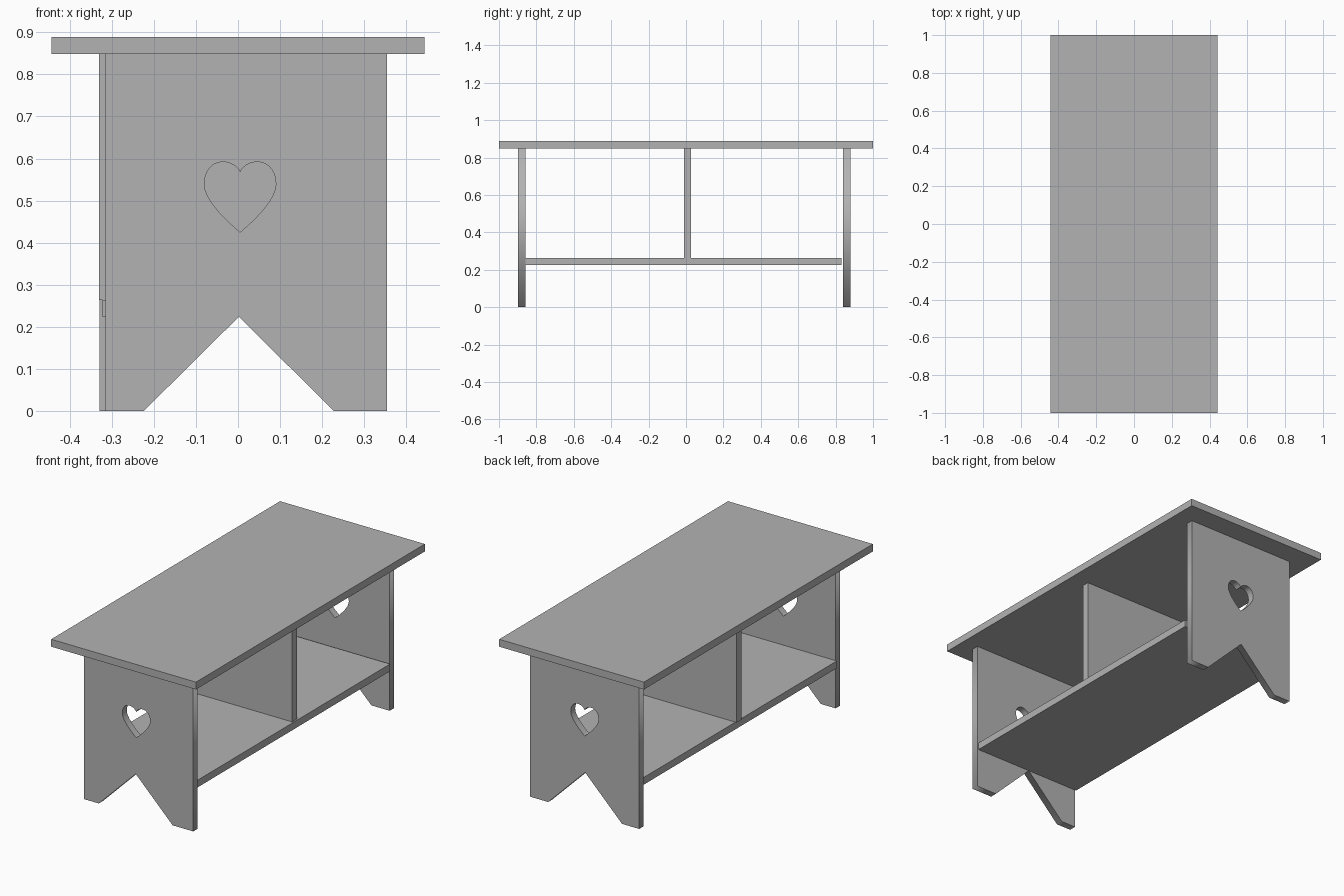
import bpy
from math import radians
from mathutils import Matrix

cube = bpy.data.objects.get("Cube")
if cube:
    bpy.data.objects.remove(cube, do_unlink=True)

# Single painted-wood grey
grey = bpy.data.materials.new("plain_grey")
grey.use_nodes = True
colour = (0.45, 0.45, 0.45, 1)
grey.diffuse_color = colour
grey.node_tree.nodes["Principled BSDF"].inputs["Base Color"].default_value = colour


def board(name, x, y, z):
    """Flat rectangular board given by its extent on each axis."""
    bpy.ops.mesh.primitive_cube_add(size=1)
    ob = bpy.context.object
    ob.name = name
    size = [b - a for a, b in (x, y, z)]
    middle = [(a + b) / 2 for a, b in (x, y, z)]
    ob.data.transform(Matrix.Translation(middle) @ Matrix.Diagonal((*size, 1)))
    ob.data.materials.append(grey)
    return ob


def add_heart(curve, cx):
    """Heart-shaped hole: right half as (point, incoming, outgoing), then mirrored."""
    half = [((0, .425), None, (.022, .444)),
            ((.085, .538), (.083, .496), (.085, .572)),
            ((.040, .592), (.066, .592), (.022, .592)),
            ((0, .568), (.005, .580), None)]
    flip = lambda p: (-p[0], p[1])
    knots = [(p, i or flip(o), o or flip(i)) for p, i, o in half]
    knots += [tuple(flip(v) for v in (p, o, i)) for p, i, o in reversed(knots[1:-1])]
    spline = curve.splines.new('BEZIER')
    spline.bezier_points.add(len(knots) - 1)
    spline.use_cyclic_u = True
    spline.resolution_u = 10
    for bp, (p, i, o) in zip(spline.bezier_points, knots):
        bp.handle_left_type = bp.handle_right_type = 'FREE'
        bp.co = (p[0] + cx, p[1], 0)
        bp.handle_left = (i[0] + cx, i[1], 0)
        bp.handle_right = (o[0] + cx, o[1], 0)


def end_panel(name, x, y):
    """Upright end board with a V notch forming two feet and a heart cut-out."""
    curve = bpy.data.curves.new(name + "_profile", 'CURVE')
    curve.dimensions = '2D'
    curve.fill_mode = 'BOTH'
    curve.extrude = (y[1] - y[0]) / 2
    outline = [(x[0], 0), (-.224, 0), (.002, .224), (.228, 0),
               (x[1], 0), (x[1], TOP_Z[0]), (x[0], TOP_Z[0])]
    spline = curve.splines.new('POLY')
    spline.points.add(len(outline) - 1)
    spline.use_cyclic_u = True
    for pt, (px, pz) in zip(spline.points, outline):
        pt.co = (px, pz, 0, 1)
    add_heart(curve, .005)

    # Turn the profile into an upright mesh
    profile = bpy.data.objects.new(name + "_profile", curve)
    bpy.context.collection.objects.link(profile)
    graph = bpy.context.evaluated_depsgraph_get()
    mesh = bpy.data.meshes.new_from_object(profile.evaluated_get(graph))
    bpy.data.objects.remove(profile, do_unlink=True)
    mesh.transform(Matrix.Translation((0, sum(y) / 2, 0)) @ Matrix.Rotation(radians(90), 4, 'X'))
    mesh.materials.clear()
    mesh.materials.append(grey)
    ob = bpy.data.objects.new(name, mesh)
    bpy.context.collection.objects.link(ob)
    return ob


TOP_Z = (.848, .889)
SHELF_Z = (.224, .264)

# Seat, shelf and central divider
board("seat_top", (-.443, .443), (-1, 1), TOP_Z)
board("lower_shelf", (-.322, .348), (-.858, .832), SHELF_Z)
board("centre_divider", (-.33, .34), (-.012, .028), (SHELF_Z[1], TOP_Z[0]))

# End panels
end_panel("front_end_panel", (-.315, .354), (-.897, -.858))
end_panel("back_end_panel", (-.329, .34), (.84, .879))
